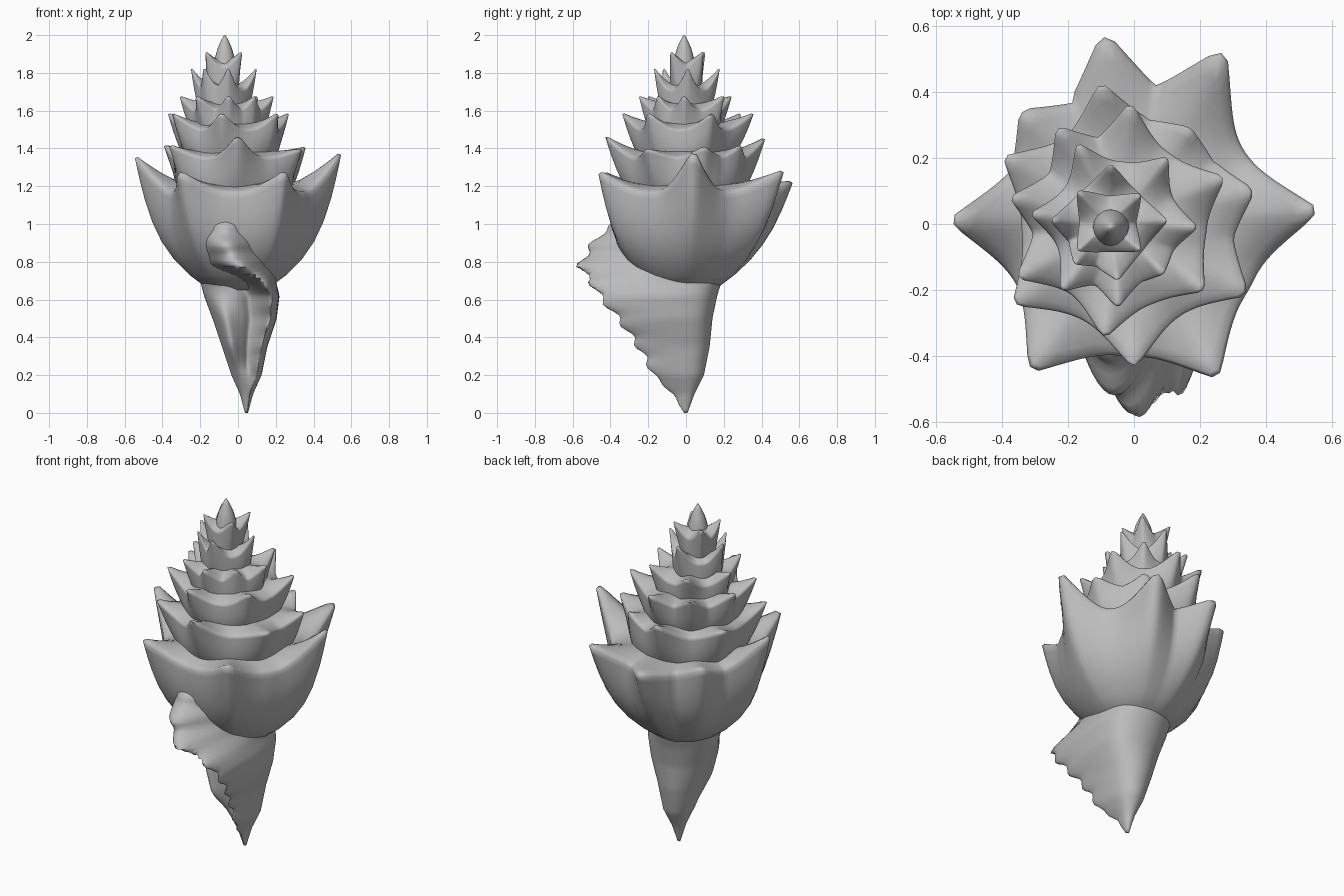
import bpy
import bmesh
from math import sin, cos, pi, atan2, hypot, exp, radians

cube = bpy.data.objects.get("Cube")
if cube:
    bpy.data.objects.remove(cube)

shell_grey = bpy.data.materials.new("shell_grey")
shell_grey.use_nodes = True
GREY = (0.5, 0.5, 0.5, 1)
shell_grey.diffuse_color = GREY
shell_grey.node_tree.nodes["Principled BSDF"].inputs["Base Color"].default_value = GREY


def lerp(a, b, t):
    return a + (b - a) * t


def ramp(a, b, x):
    """Smooth step from 0 at a to 1 at b."""
    t = min(1, max(0, (x - a) / (b - a)))
    return t * t * (3 - 2 * t)


def signed_gap(a, b):
    return (a - b + pi) % (2 * pi) - pi


def loft(name, rings):
    """Skin a stack of closed rings and cap both ends."""
    bm = bmesh.new()
    loops = [[bm.verts.new(p) for p in ring] for ring in rings]
    n = len(loops[0])
    for low, high in zip(loops, loops[1:]):
        for i in range(n):
            j = (i + 1) % n
            bm.faces.new((low[i], low[j], high[j], high[i]))
    bm.faces.new(loops[0])
    bm.faces.new(loops[-1])
    bmesh.ops.recalc_face_normals(bm, faces=bm.faces)
    mesh = bpy.data.meshes.new(name)
    bm.to_mesh(mesh)
    bm.free()
    obj = bpy.data.objects.new(name, mesh)
    bpy.context.collection.objects.link(obj)
    mesh.materials.append(shell_grey)
    bpy.ops.object.select_all(action="DESELECT")
    obj.select_set(True)
    bpy.context.view_layer.objects.active = obj
    bpy.ops.object.shade_smooth_by_angle(angle=radians(75))


def whorl(name, cx, suture, shoulder, base, tips, steps=120):
    """One turn of the shell: a ramp rising to a spiny shoulder, tapering below."""
    (r_in, z_in), (r0, z0), (rb, zb) = suture, shoulder, base
    spikes = [(atan2(y, x - cx), hypot(x - cx, y), z) for x, y, z in tips]
    half = pi / len(spikes) * 1.1
    columns = []
    for i in range(steps):
        a = 2 * pi * i / steps
        spike = min(spikes, key=lambda s: abs(signed_gap(a, s[0])))
        reach = max(0, 1 - max(0, abs(signed_gap(a, spike[0])) - 0.03) / half)
        w = reach ** 2.3
        rise, out = spike[2] - z0, spike[1] - r0
        rc, zc = r0 + w * out, z0 + w * rise
        # ramp from the suture out to the crest, rounded over at the rim
        profile = [(lerp(r_in, rc, t), lerp(z_in, zc, t ** 1.4))
                   for t in (0, 0.25, 0.5, 0.75, 0.93)]
        # outer wall, with a keel running down from each spine
        for d in (0.02, 0.07, 0.14, 0.25, 0.4, 0.55, 0.7, 0.85, 1):
            keel = reach ** lerp(2.3, 1.2, d)
            profile.append((lerp(r0, rb, d ** 3) + keel * out * (1 - d) ** 1.5,
                            lerp(z0, zb, d) + keel * rise * (1 - d) ** 2.8))
        columns.append([(cx + r * cos(a), r * sin(a), z) for r, z in profile])
    loft(name, list(zip(*columns)))


def at_height(tips, z):
    return [(x, y, z) for x, y in tips]


# Body whorl with its seven long spines
whorl("body_whorl", 0, (0.26, 1.21), (0.4, 1.17), (0.15, 0.65), [
    (-0.55, 0.01, 1.37), (-0.34, 0.34, 1.24), (-0.09, 0.57, 1.23), (0.27, 0.52, 1.29),
    (0.55, 0.04, 1.39), (0.25, -0.46, 1.28), (-0.31, -0.44, 1.28)])

# Spire whorls, from the widest up
whorl("spire_whorl_lower", -0.02, (0.22, 1.385), (0.32, 1.35), (0.28, 1.13), [
    (-0.39, 0.2, 1.42), (-0.1, 0.42, 1.46), (0.17, 0.29, 1.42), (0.36, 0.1, 1.41),
    (0.34, -0.21, 1.4), (0, -0.43, 1.47), (-0.36, -0.24, 1.42)])
whorl("spire_whorl_middle", -0.04, (0.16, 1.535), (0.26, 1.5), (0.23, 1.32), at_height([
    (-0.23, 0.29), (-0.01, 0.36), (0.27, 0.14), (0.21, -0.2), (-0.09, -0.34),
    (-0.35, -0.16), (-0.37, 0.08)], 1.59))
whorl("spire_whorl_upper", -0.055, (0.1, 1.64), (0.19, 1.6), (0.18, 1.44), at_height([
    (-0.31, 0.03), (-0.17, 0.24), (0.1, 0.2), (0.19, -0.01), (0.09, -0.15),
    (-0.05, -0.25), (-0.22, -0.2)], 1.68))
whorl("spire_whorl_high", -0.075, (0.07, 1.74), (0.13, 1.71), (0.12, 1.56), at_height([
    (-0.07, 0.18), (0.1, 0.01), (-0.05, -0.17), (-0.25, 0.01), (-0.18, -0.12)], 1.83))
whorl("spire_whorl_top", -0.08, (0.03, 1.87), (0.085, 1.83), (0.08, 1.68), at_height([
    (-0.17, 0.1), (0.02, 0.09), (0.02, -0.08), (-0.17, -0.08)], 1.915))

# Pointed apex
loft("apex", [[(-0.07 + r * cos(k * pi / 8), r * sin(k * pi / 8) - 0.01, z) for k in range(16)]
              for r, z in ((0.06, 1.82), (0.052, 1.88), (0.038, 1.93), (0.018, 1.975), (0.004, 2))])

# Siphon canal with the ruffled outer lip: height, centre x, half width, depth, lip reach, lip angle
STATIONS = [
    (0, 0.045, 0.008, 0.008, 0.01, -60), (0.1, 0.045, 0.035, 0.045, 0.07, -60),
    (0.2, 0.045, 0.08, 0.095, 0.17, -45), (0.35, 0.035, 0.12, 0.125, 0.25, -40),
    (0.5, 0.035, 0.17, 0.14, 0.36, -36), (0.62, 0.02, 0.2, 0.165, 0.46, -36),
    (0.7, 0, 0.2, 0.19, 0.51, -50), (0.77, 0, 0.21, 0.22, 0.57, -85),
    (0.86, 0, 0.23, 0.25, 0.52, -105), (0.94, -0.01, 0.24, 0.26, 0.46, -108),
    (1.03, -0.01, 0.25, 0.27, 0.34, -108)]


def station(z):
    for a, b in zip(STATIONS, STATIONS[1:]):
        if z <= b[0]:
            t = (z - a[0]) / (b[0] - a[0])
            return [lerp(p, q, t) for p, q in zip(a, b)]
    return STATIONS[-1]


rings = []
LEVELS, SIDES = 52, 80
INNER_LIP = radians(-128)
for k in range(LEVELS + 1):
    z, cx, rx, ry, lip, lip_deg = station(1.03 * k / LEVELS)
    lip_angle = radians(lip_deg)
    ruffle = 0.02 * sin(z * 58) * min(1, z * 3)
    push = max(0, lip + ruffle - ry * abs(sin(lip_angle)))
    # the lip widens into a hood above the opening
    hood = ramp(0.68, 0.8, z)
    inner = 0.09 * ramp(0.18, 0.38, z) * (1 - ramp(0.48, 0.68, z))
    ring = []
    for i in range(SIDES):
        a = 2 * pi * i / SIDES
        gap = signed_gap(a, lip_angle)
        width = 0.6 if gap > 0 else lerp(0.3, 0.7, hood)
        flange = push * exp(-(gap / width) ** 2)
        flange += inner * exp(-(signed_gap(a, INNER_LIP) / 0.4) ** 2)
        opening = exp(-((gap + 0.68) / 0.28) ** 2)
        s = 1 - 0.3 * opening * ramp(0.15, 0.3, z) * (1 - hood)
        ring.append((cx + s * rx * cos(a), s * ry * sin(a) - flange, z))
    rings.append(ring)
loft("canal_and_lip", rings)
